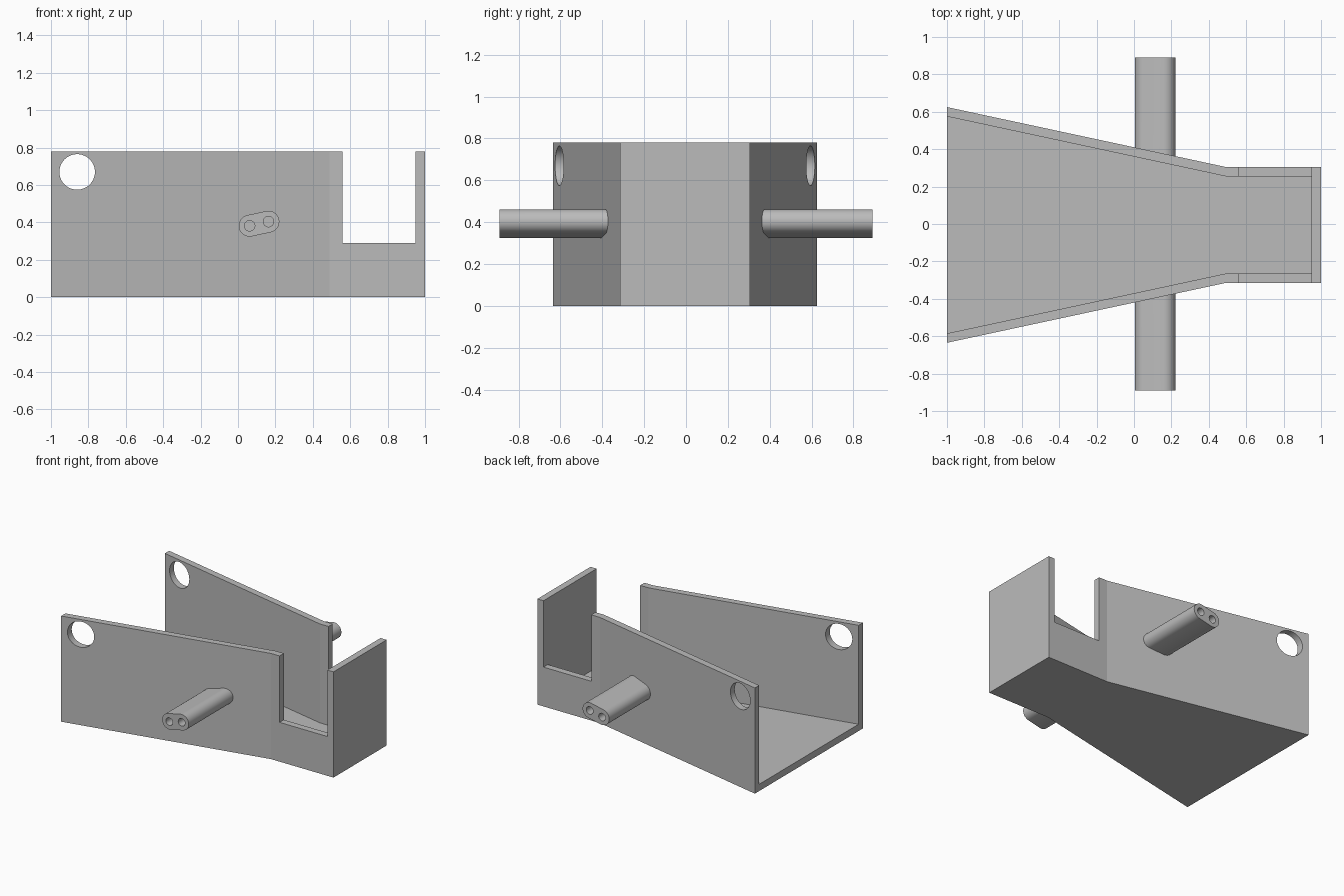
import bpy, bmesh
from math import cos, sin, pi, atan2
from mathutils import Vector

if "Cube" in bpy.data.objects:
    bpy.data.objects.remove(bpy.data.objects["Cube"], do_unlink=True)

grey = bpy.data.materials.new("plain grey")
grey.use_nodes = True
grey.diffuse_color = (0.5, 0.5, 0.5, 1)
grey.node_tree.nodes["Principled BSDF"].inputs["Base Color"].default_value = (0.5, 0.5, 0.5, 1)

HEIGHT, WALL, FLOOR = 0.78, 0.05, 0.05
KINK, WIDE, NARROW, SHIFT = 0.49, 0.63, 0.31, -0.005
SLOPE = (WIDE - NARROW) / (KINK + 1)


def loft(name, bottom, top):
    """Solid between two matching outlines."""
    bm = bmesh.new()
    a = [bm.verts.new(p) for p in bottom]
    b = [bm.verts.new(p) for p in top]
    bm.faces.new(a)
    bm.faces.new(b)
    for i in range(len(a)):
        j = (i + 1) % len(a)
        bm.faces.new((a[i], a[j], b[j], b[i]))
    bmesh.ops.recalc_face_normals(bm, faces=bm.faces)
    mesh = bpy.data.meshes.new(name)
    bm.to_mesh(mesh)
    bm.free()
    mesh.materials.append(grey)
    obj = bpy.data.objects.new(name, mesh)
    bpy.context.collection.objects.link(obj)
    return obj


def plan_prism(name, half, z0, z1):
    """Prism from a half plan outline of (x, y), mirrored across the centre line."""
    plan = half + [(x, -y) for x, y in reversed(half)]
    return loft(name, *[[(x, y + SHIFT, z) for x, y in plan] for z in (z0, z1)])


def circle(cx, cz, r, n, start=0.0, sweep=2 * pi, closed=True):
    steps = n if closed else n - 1
    return [(cx + r * cos(start + sweep * i / steps),
             cz + r * sin(start + sweep * i / steps)) for i in range(n)]


def along_y(name, outline, y0, y1):
    return loft(name, *[[(x, y, z) for x, z in outline] for y in (y0, y1)])


def cut(target, cutter):
    cutter.hide_render = True
    mod = target.modifiers.new("cut", 'BOOLEAN')
    mod.operation, mod.solver, mod.object = 'DIFFERENCE', 'EXACT', cutter
    with bpy.context.temp_override(object=target, active_object=target):
        bpy.ops.object.modifier_apply(modifier=mod.name)
    bpy.data.objects.remove(cutter, do_unlink=True)


def smooth(obj, angle):
    bpy.ops.object.select_all(action='DESELECT')
    obj.select_set(True)
    bpy.context.view_layer.objects.active = obj
    bpy.ops.object.shade_smooth_by_angle(angle=angle)


# Tapered tray, open at the wide end
body = plan_prism("tray_body", [(-1, WIDE), (KINK, NARROW), (1, NARROW)], 0, HEIGHT)
cut(body, plan_prism("inside_cutter",
                     [(-1.2, WIDE - WALL + 0.2 * SLOPE), (KINK, NARROW - WALL),
                      (1 - WALL, NARROW - WALL)], FLOOR, 1))

# Notch through both side walls beside the end plate
cut(body, along_y("notch_cutter", [(0.56, 0.29), (0.95, 0.29), (0.95, 1), (0.56, 1)], -1, 1))

# Round holes near the open end
cut(body, along_y("hole_cutter", circle(-0.86, 0.67, 0.095, 48), -1, 1))
smooth(body, 0.17)

# Side pins with a slanted rounded section and two blind bores
low, high, radius = Vector((0.062, 0.382)), Vector((0.163, 0.404)), 0.058
tilt = atan2(high.y - low.y, high.x - low.x)
section = (circle(*high, radius, 20, tilt - pi / 2, pi, False)
           + circle(*low, radius, 20, tilt + pi / 2, pi, False))
for side, label in ((-1, "front"), (1, "back")):
    root = [(x, side * (NARROW + SLOPE * (KINK - x) - WALL / 2) + SHIFT, z) for x, z in section]
    tip = [(x, side * 0.89, z) for x, z in section]
    pin = loft(label + "_pin", root, tip)
    for centre in (low, high):
        cut(pin, along_y("bore_cutter", circle(*centre, 0.028, 24), side * 0.45, side))
    smooth(pin, 0.5)
